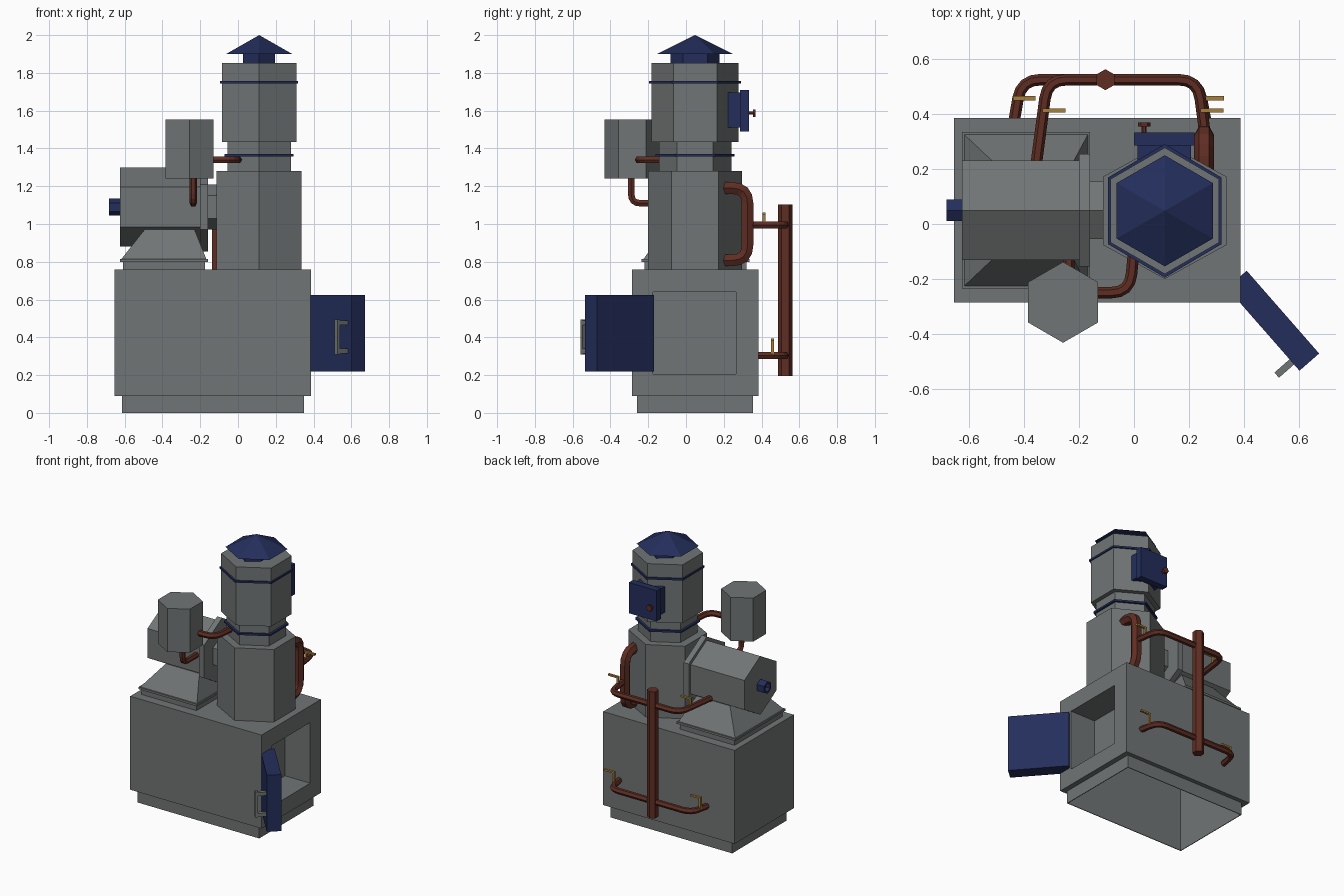
import bpy, bmesh, math
from mathutils import Vector, Matrix

if "Cube" in bpy.data.objects:
    bpy.data.objects.remove(bpy.data.objects["Cube"])


def mat(name, rgb):
    m = bpy.data.materials.new(name)
    m.diffuse_color = (*rgb, 1)
    m.use_nodes = True
    m.node_tree.nodes["Principled BSDF"].inputs["Base Color"].default_value = m.diffuse_color
    return m


GREY = mat("boiler_grey", (0.165, 0.178, 0.178))
BLUE = mat("dark_blue", (0.017, 0.027, 0.105))
RUST = mat("copper_brown", (0.115, 0.027, 0.017))
BRASS = mat("brass", (0.38, 0.21, 0.045))


def finish(name, bm, material):
    bmesh.ops.recalc_face_normals(bm, faces=bm.faces)
    me = bpy.data.meshes.new(name)
    bm.to_mesh(me)
    bm.free()
    me.materials.append(material)
    ob = bpy.data.objects.new(name, me)
    bpy.context.collection.objects.link(ob)
    return ob


def box(name, x, y, z, material, matrix=None):
    bm = bmesh.new()
    bmesh.ops.create_cube(bm, size=1)
    for v in bm.verts:
        v.co = Vector([(a[0] + a[1]) / 2 + c * (a[1] - a[0]) for a, c in zip((x, y, z), v.co)])
    if matrix:
        bm.transform(matrix)
    return finish(name, bm, material)


def loft(name, rings, material, hole=0):
    """Skin equal-length rings of points and cap the ends."""
    bm = bmesh.new()
    vs = [[bm.verts.new(p) for p in r] for r in rings]
    n = len(rings[0])
    for a, b in zip(vs, vs[1:]):
        for i in range(n):
            bm.faces.new((a[i], a[(i + 1) % n], b[(i + 1) % n], b[i]))
    first = bm.faces.new(vs[0])
    bm.faces.new(vs[-1])
    if hole:
        bmesh.ops.recalc_face_normals(bm, faces=bm.faces)
        bmesh.ops.inset_region(bm, faces=[first], thickness=hole, depth=0)
        bmesh.ops.inset_region(bm, faces=[first], thickness=0.001, depth=-0.03)
    bmesh.ops.remove_doubles(bm, verts=bm.verts, dist=1e-5)
    return finish(name, bm, material)


HEX = [(math.cos(math.radians(90 + 60 * k)) / math.cos(math.pi / 6),
        math.sin(math.radians(90 + 60 * k))) for k in range(6)]


def hex_z(name, cx, cy, hw, ry, z0, z1, material, tip=1.0):
    """Upright hexagonal prism with its points towards front and back."""
    return loft(name, [[(cx + hw * s * a, cy + ry * s * b, z) for a, b in HEX]
                       for z, s in ((z0, 1), (z1, tip))], material)


def hex_x(name, x0, x1, r, material, hole=0):
    """Hexagonal prism lying along x on the drum axis."""
    return loft(name, [[(x, 0.05 + r * 0.866 * a, 1.09 + r * b) for a, b in HEX]
                       for x in (x0, x1)], material, hole)


def pipe(name, pts, r, bend=0.07):
    """Six-sided pipe along a path with rounded corners."""
    pts = [Vector(p) for p in pts]
    path = [pts[0]]
    for a, p, b in zip(pts, pts[1:], pts[2:]):
        s = p + (a - p).normalized() * bend
        e = p + (b - p).normalized() * bend
        path += [s * (1 - t) ** 2 + p * 2 * t * (1 - t) + e * t * t for t in (0, .25, .5, .75, 1)]
    path.append(pts[-1])
    cu = bpy.data.curves.new(name, 'CURVE')
    cu.dimensions = '3D'
    cu.bevel_depth, cu.bevel_resolution, cu.use_fill_caps = r, 1, True
    sp = cu.splines.new('POLY')
    sp.points.add(len(path) - 1)
    for q, p in zip(sp.points, path):
        q.co = (*p, 1)
    cu.materials.append(RUST)
    ob = bpy.data.objects.new(name, cu)
    bpy.context.collection.objects.link(ob)
    bpy.ops.object.select_all(action='DESELECT')
    ob.select_set(True)
    bpy.context.view_layer.objects.active = ob
    bpy.ops.object.convert(target='MESH')
    for f in bpy.context.object.data.polygons:
        f.use_smooth = False


def boolean(ob, other, op):
    m = ob.modifiers.new(op, 'BOOLEAN')
    m.operation, m.solver, m.object = op, 'EXACT', other
    bpy.context.view_layer.objects.active = ob
    bpy.ops.object.modifier_apply(modifier=m.name)
    bpy.data.objects.remove(other)


# Furnace body: plinth added, hollow underneath, firebox recess on the right
body = box("furnace_body", (-.655, .387), (-.285, .385), (.09, .76), GREY)
boolean(body, box("plinth", (-.615, .35), (-.26, .355), (0, .2), GREY), 'UNION')
boolean(body, box("void_deep", (-.61, .17), (-.255, .35), (-.1, .66), GREY), 'DIFFERENCE')
boolean(body, box("void_low", (.1, .345), (-.255, .35), (-.1, .19), GREY), 'DIFFERENCE')
boolean(body, box("firebox", (.187, .6), (-.175, .265), (.205, .64), GREY), 'DIFFERENCE')

# Open firebox door with handle (local x along the door, local y outward)
door = Matrix(((.659, -.753, 0, .41), (-.753, -.659, 0, -.17), (0, 0, 1, 0), (0, 0, 0, 1)))
box("firebox_door", (0, .40), (0, .095), (.22, .625), BLUE, door)
box("handle_grip", (.345, .37), (.15, .168), (.31, .495), GREY, door)
for z in (.315, .465):
    box("handle_arm", (.345, .37), (.09, .155), (z, z + .025), GREY, door)

# Hopper on top of the body
box("hopper_base", (-.61, -.175), (-.22, .32), (.755, .80), GREY)
box("hopper_rim", (-.625, -.16), (-.235, .335), (.80, .815), GREY)
loft("hopper_slope", [[(x0, y0, z), (x1, y0, z), (x1, y1, z), (x0, y1, z)]
                      for x0, x1, y0, y1, z in ((-.617, -.168, -.225, .325, .815),
                                                (-.495, -.23, -.11, .21, .97))], GREY)

# Horizontal drum
hex_x("drum", -.625, -.2, .21, GREY)
hex_x("drum_flange", -.2, -.16, .236, GREY)
hex_x("drum_neck", -.16, -.05, .12, GREY)
hex_x("drum_plug", -.682, -.62, .045, BLUE, hole=.015)

# Hexagonal chimney tower
TX, TY = .112, .048
for name, hw, ry, z0, z1, m, tip in (
        ("tower_lower", .225, .248, .755, 1.28, GREY, 1),
        ("tower_neck", .168, .192, 1.28, 1.44, GREY, 1),
        ("neck_band", .183, .21, 1.357, 1.37, BLUE, 1),
        ("tower_upper", .198, .23, 1.435, 1.853, GREY, 1),
        ("upper_band", .206, .243, 1.745, 1.758, BLUE, 1),
        ("cap_neck", .085, .13, 1.85, 1.91, BLUE, 1),
        ("cap_roof", .175, .202, 1.90, 2.0, BLUE, 0.001)):
    hex_z(name, TX, TY, hw, ry, z0, z1, m, tip)

# Inspection hatch at the back of the tower
box("hatch_frame", (.012, .208), (.15, .285), (1.51, 1.695), BLUE)
box("hatch_plate", (0, .22), (.285, .333), (1.49, 1.71), BLUE)
pipe("hatch_knob_stem", [(.037, .32, 1.587), (.037, .36, 1.587)], .009)
pipe("hatch_knob", [(.037, .355, 1.587), (.037, .369, 1.587)], .023)

# Side tank and its pipes
hex_z("side_tank", -.258, -.285, .127, .147, 1.24, 1.552, GREY)
pipe("tank_upper_pipe", [(-.2, -.25, 1.34), (-.015, -.25, 1.34), (.005, -.03, 1.34)], .021)
pipe("tank_lower_pipe", [(-.237, -.29, 1.28), (-.237, -.29, 1.11), (-.237, -.08, 1.11)], .02, .05)

# Rear manifold, feed pipes and the loop on the tower
hex_z("manifold", -.104, .525, .033, .038, .195, 1.102, RUST)
pipe("lower_feed", [(-.437, .37, .303), (-.41, .525, .303), (.232, .525, .303), (.262, .37, .303)], .021)
pipe("upper_feed", [(-.358, .2, .995), (-.315, .525, .995), (.232, .525, .995), (.258, .33, .995)], .021)
pipe("tower_loop", [(.255, .15, 1.19), (.255, .325, 1.19), (.255, .325, .808), (.255, .15, .808)], .036, .08)

# Brass valves: stem and lever
for x, y, z, h in ((-.433, .457, .31, .085), (.252, .457, .31, .085),
                   (-.325, .413, 1.0, .06), (.25, .413, 1.0, .06)):
    box("valve_stem", (x - .008, x + .008), (y - .008, y + .008), (z, z + h), BRASS)
    box("valve_lever", (x - .008, x + .075), (y - .008, y + .008), (z + h - .012, z + h), BRASS)
